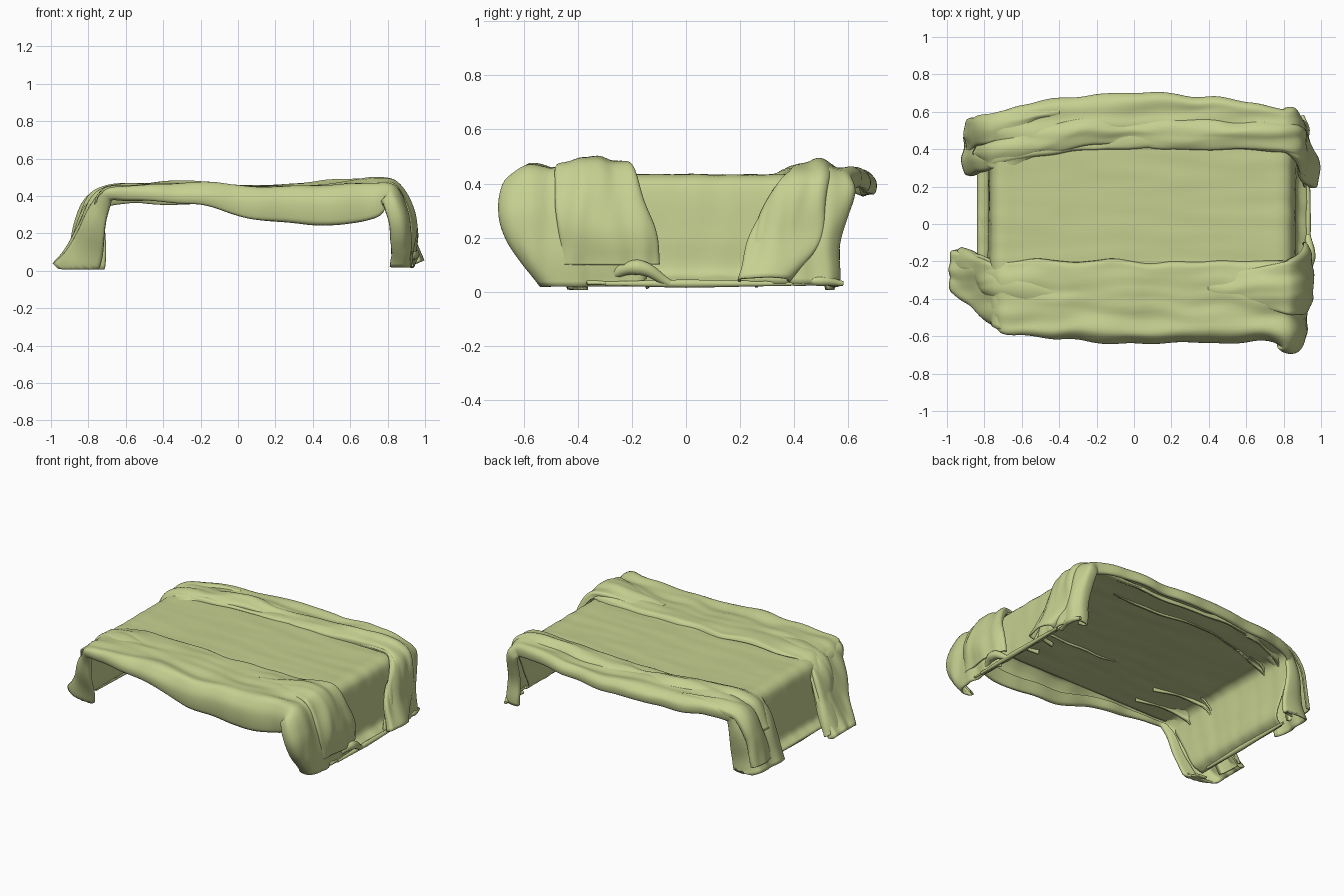
import bpy
import bmesh
import math
from mathutils import Vector, noise

default_cube = bpy.data.objects.get("Cube")
if default_cube:
    bpy.data.objects.remove(default_cube, do_unlink=True)

cloth = bpy.data.materials.new("pale_olive_cloth")
cloth.use_nodes = True
cloth_colour = (0.56, 0.63, 0.28, 1)
cloth.diffuse_color = cloth_colour
cloth.node_tree.nodes["Principled BSDF"].inputs["Base Color"].default_value = cloth_colour


def spline(points, count):
    """Sample a smooth curve through points, spaced by the first two values."""
    points = [Vector(p) for p in points]
    knots = [0.0]
    for before, after in zip(points, points[1:]):
        knots.append(knots[-1] + math.hypot(after[0] - before[0], after[1] - before[1]))
    last = len(points) - 1
    slopes = []
    for i in range(last + 1):
        low, high = max(i - 1, 0), min(i + 1, last)
        slopes.append((points[high] - points[low]) / (knots[high] - knots[low]))
    samples = []
    segment = 0
    for step in range(count + 1):
        place = knots[-1] * step / count
        while segment < last - 1 and place > knots[segment + 1]:
            segment += 1
        width = knots[segment + 1] - knots[segment]
        f = (place - knots[segment]) / width
        ease = f * f * (3 - 2 * f)
        samples.append(points[segment].lerp(points[segment + 1], ease)
                       + slopes[segment] * (width * f * (1 - f) ** 2)
                       - slopes[segment + 1] * (width * f * f * (1 - f)))
    return samples


def drape(name, stations, section, wrinkle=0.02, across=50, along=130):
    """Sweep a cloth section over stations of (x, z, inner y, outer y, hem depth)."""
    path = spline(stations, along)
    profile = spline(section, across)
    seed = len(name)
    bm = bmesh.new()
    rows = []
    travel = 0
    for i, (x, z, inner, outer, hem) in enumerate(path):
        ahead, behind = path[min(i + 1, along)], path[max(i - 1, 0)]
        tangent = Vector((ahead[0] - behind[0], ahead[1] - behind[1]))
        travel += tangent.length / 2
        tangent.normalize()
        inward = Vector((tangent.y, -tangent.x))
        row = []
        for j, (part, depth) in enumerate(profile):
            y = inner + (outer - inner) * part
            # long creases that follow the sweep, plus broad softer dents
            crease = noise.noise(Vector((travel * 2.5, y * 13, seed)))
            dent = noise.noise(Vector((travel * 5, y * 4, seed + 9)))
            sway = noise.noise(Vector((travel * 5, part * 2, seed + 4)))
            sink = depth * hem + wrinkle * min(1, j / 5) * (crease + dent / 2)
            row.append(bm.verts.new((x + inward.x * sink, y + wrinkle * sway,
                                     max(z + inward.y * sink, 0.012))))
        rows.append(row)
    for first, second in zip(rows, rows[1:]):
        for k in range(across):
            bm.faces.new((first[k], second[k], second[k + 1], first[k + 1]))
    bmesh.ops.recalc_face_normals(bm, faces=bm.faces)
    mesh = bpy.data.meshes.new(name)
    bm.to_mesh(mesh)
    bm.free()
    mesh.materials.append(cloth)
    for polygon in mesh.polygons:
        polygon.use_smooth = True
    obj = bpy.data.objects.new(name, mesh)
    bpy.context.collection.objects.link(obj)
    shell = obj.modifiers.new("thickness", 'SOLIDIFY')
    shell.thickness = 0.01
    shell.offset = 0


def fold(name, stations):
    """Loose overlapping fold with both edges turned in."""
    drape(name, [(*station, 0.04) for station in stations],
          [(0, 1), (0.02, 0.3), (0.2, 0), (0.5, -0.2), (0.8, 0), (0.98, 0.4), (1, 1)])


def roll(name, points, radius):
    """Rolled piece of hem as a soft tube with tapered ends."""
    curve = bpy.data.curves.new(name, 'CURVE')
    curve.dimensions = '3D'
    curve.bevel_depth = radius
    curve.bevel_resolution = 3
    curve.use_fill_caps = True
    line = curve.splines.new('BEZIER')
    line.bezier_points.add(len(points) - 1)
    for knot, place in zip(line.bezier_points, points):
        knot.co = place
        knot.handle_left_type = knot.handle_right_type = 'AUTO'
        knot.radius = 0.5 if place in (points[0], points[-1]) else 1
    curve.materials.append(cloth)
    obj = bpy.data.objects.new(name, curve)
    bpy.context.collection.objects.link(obj)


# Main sheet: flat top, upright ends and small flanges at the floor
sheet_end = [(0.7, 0.427), (0.8, 0.425), (0.84, 0.39), (0.86, 0.2),
             (0.87, 0.07), (0.93, 0.03)]
sheet_line = [(-0.9 * x, z) for x, z in reversed(sheet_end)] + sheet_end
drape("main_sheet", [(x, z, -0.35 - z / 2, 0.35 + z / 2, 0) for x, z in sheet_line],
      [(0, 0), (0.5, 0), (1, 0)], wrinkle=0.004)

# Front and back strips, whose hem hangs down and tucks back up inside
hanging = [(0, 0.2), (0.05, 0), (0.3, -0.05), (0.6, 0), (0.86, 0),
           (0.96, 0.2), (1, 0.5), (0.98, 0.95), (0.94, 1), (0.9, 0.6)]
drape("front_drape", [
    (-0.98, 0.03, -0.14, -0.39, 0.25), (-0.92, 0.1, -0.15, -0.44, 0.2),
    (-0.73, 0.42, -0.2, -0.57, 0.07), (-0.6, 0.45, -0.2, -0.59, 0.08),
    (-0.2, 0.455, -0.2, -0.63, 0.1), (0.1, 0.445, -0.2, -0.63, 0.17),
    (0.5, 0.447, -0.2, -0.63, 0.2), (0.72, 0.46, -0.2, -0.63, 0.18),
    (0.83, 0.45, -0.2, -0.66, 0.1), (0.89, 0.33, -0.2, -0.69, 0.1),
    (0.92, 0.18, -0.15, -0.65, 0.1), (0.92, 0.02, -0.14, -0.54, 0.1)], hanging)
drape("back_drape", [
    (-0.91, 0.03, 0.26, 0.55, 0.2), (-0.77, 0.39, 0.3, 0.58, 0.08),
    (-0.6, 0.44, 0.35, 0.63, 0.08), (-0.2, 0.445, 0.4, 0.69, 0.08),
    (0.4, 0.437, 0.4, 0.68, 0.07), (0.8, 0.455, 0.39, 0.61, 0.08),
    (0.88, 0.39, 0.33, 0.61, 0.08), (0.91, 0.2, 0.24, 0.58, 0.09),
    (0.93, 0.03, 0.2, 0.56, 0.1)], hanging)

# Overlapping fold along the back
fold("back_fold", [
    (-0.85, 0.25, 0.33, 0.42), (-0.76, 0.42, 0.3, 0.44), (-0.5, 0.455, 0.36, 0.52),
    (-0.2, 0.455, 0.43, 0.57), (0.3, 0.45, 0.4, 0.56), (0.78, 0.47, 0.4, 0.54),
    (0.89, 0.41, 0.35, 0.52), (0.93, 0.2, 0.24, 0.49), (0.98, 0.05, 0.2, 0.38)])

# Bunched fold over the front right corner
fold("front_corner_fold", [
    (0.4, 0.43, -0.27, -0.4), (0.62, 0.465, -0.24, -0.44), (0.75, 0.485, -0.22, -0.46),
    (0.84, 0.47, -0.2, -0.48), (0.91, 0.37, -0.17, -0.48), (0.945, 0.24, -0.12, -0.47),
    (0.94, 0.1, -0.1, -0.45)])

# Gathered folds down the left corners
fold("left_front_fold", [
    (-0.95, 0.04, -0.13, -0.3), (-0.86, 0.2, -0.17, -0.33), (-0.76, 0.4, -0.22, -0.4),
    (-0.6, 0.45, -0.26, -0.43), (-0.4, 0.44, -0.3, -0.46)])
fold("left_back_fold", [
    (-0.9, 0.08, 0.38, 0.56), (-0.86, 0.26, 0.42, 0.57), (-0.77, 0.41, 0.44, 0.59),
    (-0.6, 0.445, 0.5, 0.61), (-0.4, 0.43, 0.56, 0.65)])

# Rolled hems and small knots at the floor
for side, reach in (("right", 0.93), ("left", -0.82)):
    roll(side + "_floor_hem", [(reach, -0.3, 0.03), (reach, 0, 0.03),
                               (reach, 0.4, 0.03)], 0.016)
roll("right_front_knot", [(0.9, -0.3, 0.05), (0.94, -0.18, 0.09),
                          (0.93, -0.06, 0.03)], 0.03)
roll("right_back_tail", [(0.9, 0.4, 0.03), (0.92, 0.5, 0.04), (0.9, 0.58, 0.03)], 0.02)
